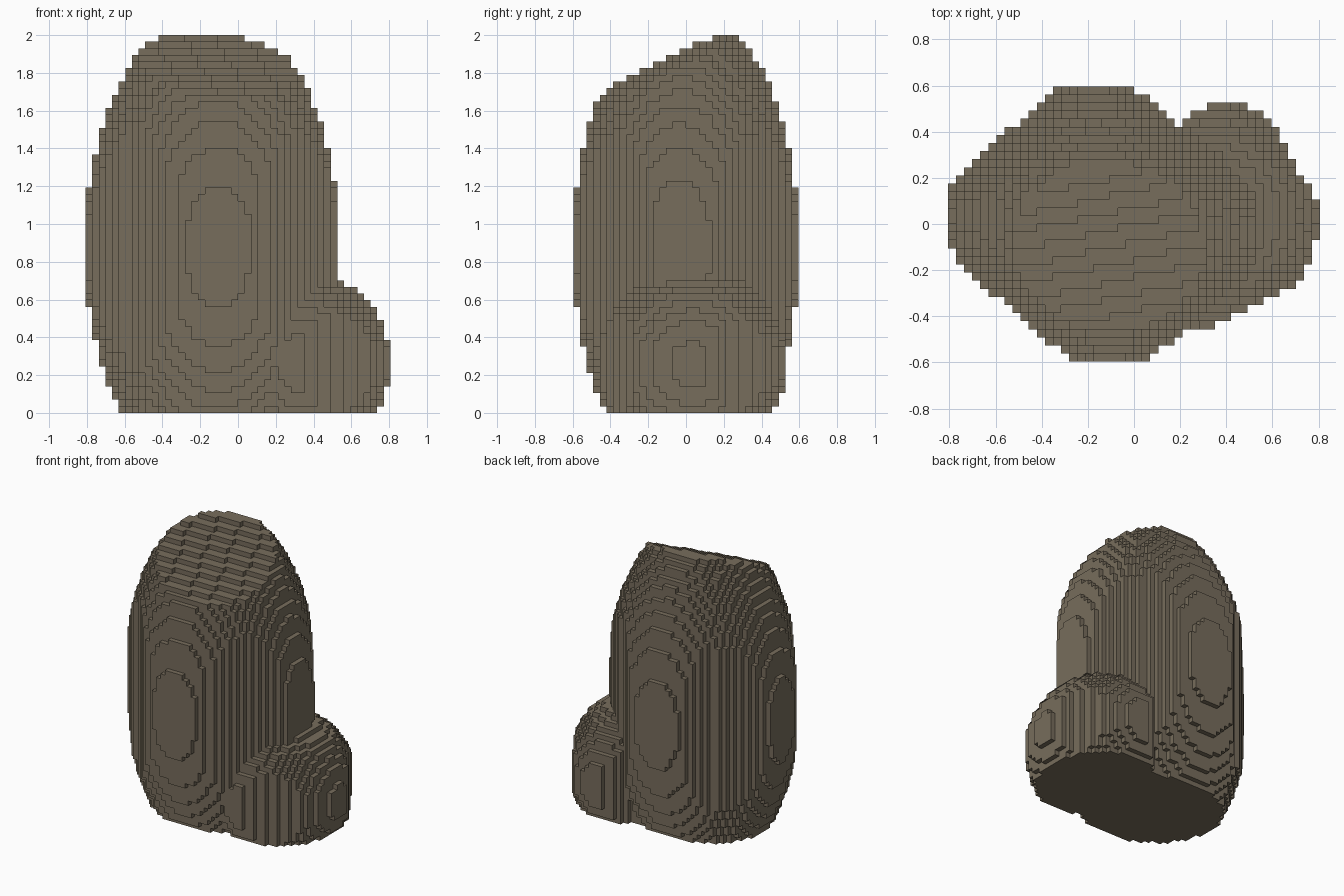
import bpy
import bmesh
import math

cube = bpy.data.objects.get("Cube")
if cube:
    bpy.data.objects.remove(cube, do_unlink=True)

NX, NY, NZ = 46, 34, 57
S = 2.0 / NZ  # edge length of one block

stone = bpy.data.materials.new("brown grey stone")
stone.use_nodes = True
COLOUR = (0.185, 0.153, 0.107, 1.0)
stone.diffuse_color = COLOUR
stone.node_tree.nodes["Principled BSDF"].inputs["Base Color"].default_value = COLOUR


def ellipsoid(x, y, z, centre, radii):
    return sum(((p - c) / r) ** 2 for p, c, r in zip((x, y, z), centre, radii)) <= 1


# Tall boulder: ellipsoid with four chipped upright corners and a slanted crown
def in_boulder(x, y, z):
    dx = x + 0.137 + 0.06 * y
    crown = 1.985 + 0.47 * (y - 0.17) - 0.1 * (x + 0.25)
    return (ellipsoid(dx, y, z, (0, 0, 0.88), (0.672, 0.6, 1.26))
            and abs(dx) / 0.67 + abs(y) / 0.6 <= 1.245
            and z <= crown)


# Low side rock: ellipsoid with chipped corners and a top sloping outward
def in_side_rock(x, y, z):
    return (ellipsoid(x, y, z, (0.35, 0.035, 0.26), (0.452, 0.5, 0.5))
            and 0.48 * x - 0.88 * y <= 0.56
            and -0.6 * x + 0.8 * y <= 0.225
            and 0.88 * x + 0.48 * y <= 0.74
            and z <= 0.69 - 0.38 * (x - 0.53))


def fill(test):
    return {(i, j, k) for i in range(NX) for j in range(NY) for k in range(NZ)
            if test((i + 0.5 - NX / 2) * S, (j + 0.5 - NY / 2) * S, (k + 0.5) * S)}


# Make a blocky shell, keeping only the faces that touch open air
def build(name, cells, solid):
    bm = bmesh.new()
    verts = {}

    def corner(key):
        if key not in verts:
            i, j, k = key
            verts[key] = bm.verts.new(((i - NX / 2) * S, (j - NY / 2) * S, k * S))
        return verts[key]

    for cell in sorted(cells):
        for axis in range(3):
            u, v = (axis + 1) % 3, (axis + 2) % 3
            for side in (0, 1):
                near = list(cell)
                near[axis] += 2 * side - 1
                if tuple(near) in solid:
                    continue
                ring = []
                for a, b in ((0, 0), (1, 0), (1, 1), (0, 1)):
                    key = list(cell)
                    key[axis] += side
                    key[u] += a
                    key[v] += b
                    ring.append(corner(tuple(key)))
                bm.faces.new(ring if side else ring[::-1])
    mesh = bpy.data.meshes.new(name)
    bm.to_mesh(mesh)
    bm.free()
    mesh.materials.append(stone)
    obj = bpy.data.objects.new(name, mesh)
    bpy.context.collection.objects.link(obj)
    return obj


boulder = fill(in_boulder)
side_rock = fill(in_side_rock) - boulder
solid = boulder | side_rock
build("tall_boulder", boulder, solid)
build("side_rock", side_rock, solid)
